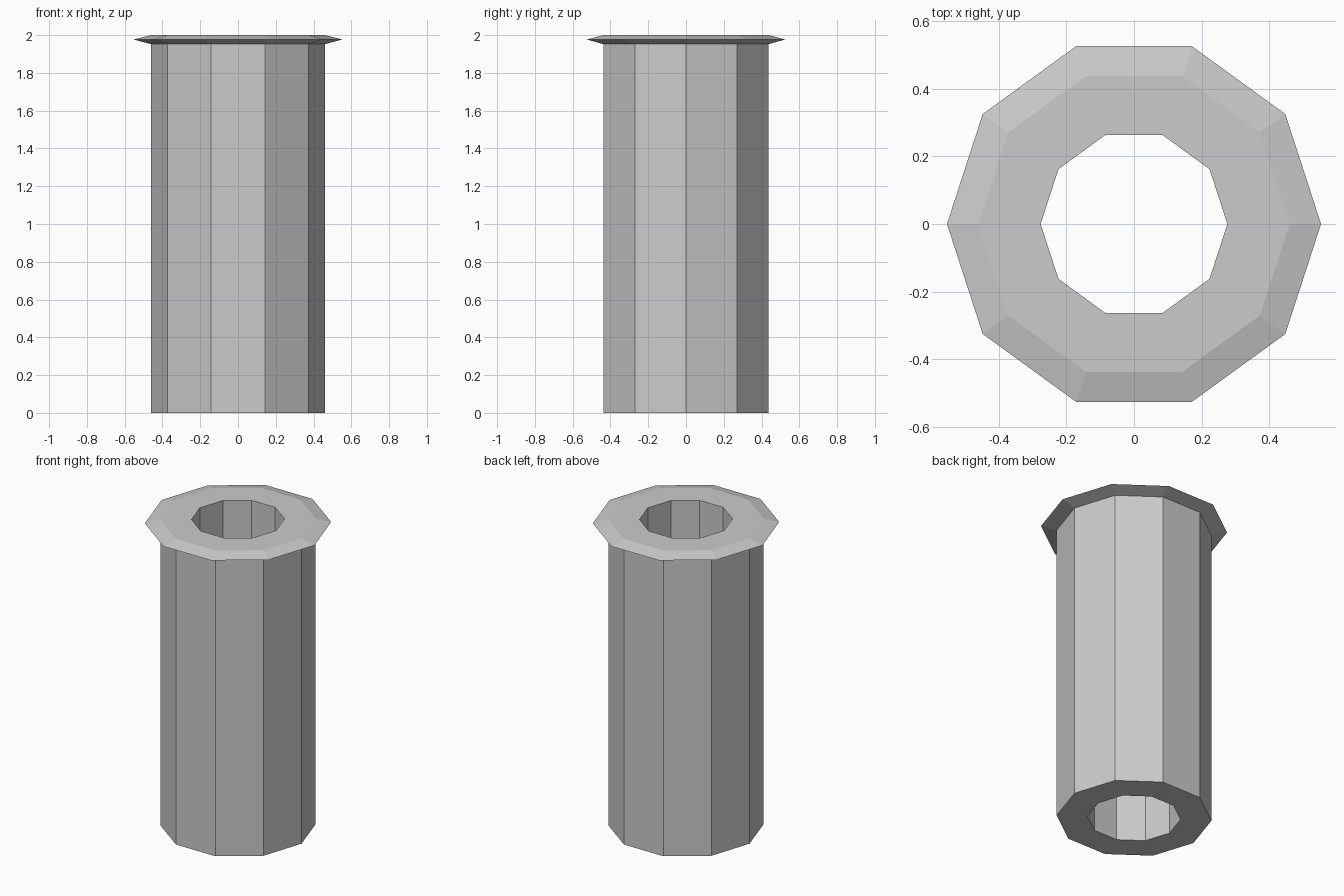
import bpy, bmesh
from math import cos, sin, tau

if "Cube" in bpy.data.objects:
    bpy.data.objects.remove(bpy.data.objects["Cube"])

SIDES = 10


def lathe(name, profile):
    """Revolve a closed (radius, z) profile around z with flat facets."""
    bm = bmesh.new()
    rings = [[bm.verts.new((r * cos(tau * i / SIDES), r * sin(tau * i / SIDES), z))
              for i in range(SIDES)] for r, z in profile]
    for a, b in zip(rings, rings[1:] + rings[:1]):
        for i in range(SIDES):
            j = (i + 1) % SIDES
            bm.faces.new((a[i], a[j], b[j], b[i]))
    bmesh.ops.recalc_face_normals(bm, faces=bm.faces)
    mesh = bpy.data.meshes.new(name)
    bm.to_mesh(mesh)
    bm.free()
    obj = bpy.data.objects.new(name, mesh)
    bpy.context.collection.objects.link(obj)
    return obj


# Thick open tube with a bevelled lip around the top
lathe("flanged_tube", [
    (0.276, 0.0), (0.46, 0.0),        # bottom rim
    (0.46, 1.952),                    # outer wall
    (0.553, 1.977), (0.46, 2.0),      # pointed lip
    (0.276, 2.0),                     # bore edge
])
